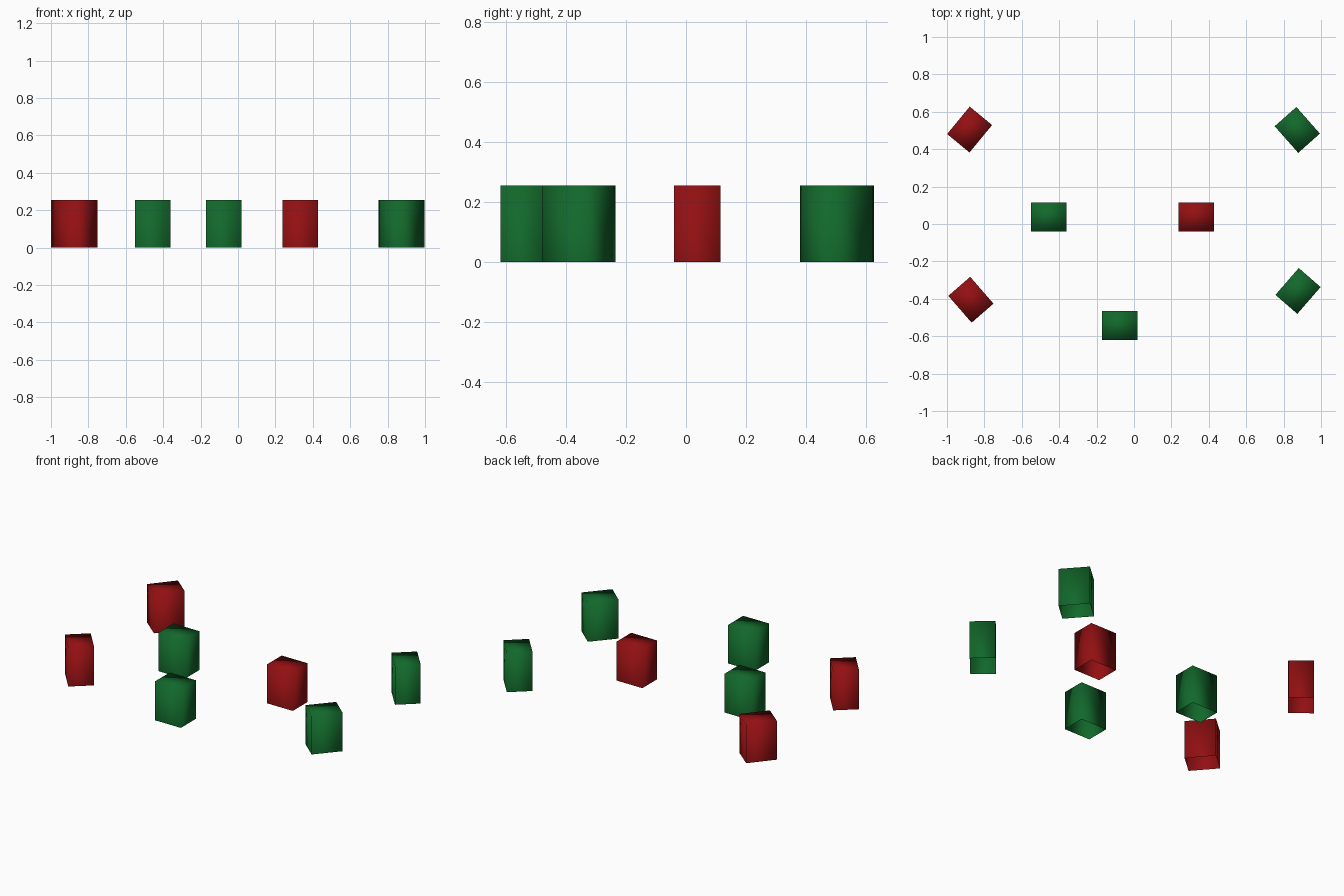
import bpy
import bmesh
from math import radians
from mathutils import Matrix

if "Cube" in bpy.data.objects:
    bpy.data.objects.remove(bpy.data.objects["Cube"])

LENGTH, DEPTH, HEIGHT = 0.19, 0.155, 0.255


def make_material(name, rgb):
    mat = bpy.data.materials.new(name)
    mat.diffuse_color = (*rgb, 1.0)
    mat.use_nodes = True
    mat.node_tree.nodes["Principled BSDF"].inputs["Base Color"].default_value = mat.diffuse_color
    return mat


red = make_material("dark_red", (0.29, 0.005, 0.006))
green = make_material("dark_green", (0.006, 0.138, 0.024))


def make_block(name, x, y, angle, mat):
    """Upright block standing on the ground, soft shaded, open underneath."""
    bm = bmesh.new()
    bmesh.ops.create_cube(bm, size=1.0)
    bm.transform(Matrix.Translation((0, 0, HEIGHT / 2))
                 @ Matrix.Diagonal((LENGTH, DEPTH, HEIGHT, 1)))
    bm.normal_update()
    # The underside is open
    bottom = [f for f in bm.faces if f.normal.z < -0.9]
    bmesh.ops.delete(bm, geom=bottom, context='FACES_ONLY')
    for f in bm.faces:
        f.smooth = True
    mesh = bpy.data.meshes.new(name)
    bm.to_mesh(mesh)
    bm.free()
    mesh.materials.append(mat)
    obj = bpy.data.objects.new(name, mesh)
    obj.location = (x, y, 0)
    obj.rotation_euler.z = radians(angle)
    bpy.context.collection.objects.link(obj)


# Corner blocks are turned, the inner ones are straight
blocks = [
    ("back_left_block", -0.879, 0.505, 50.5, red),
    ("front_left_block", -0.872, -0.405, -49, red),
    ("back_right_block", 0.873, 0.503, -48.5, green),
    ("front_right_block", 0.877, -0.358, 49, green),
    ("middle_left_block", -0.456, 0.037, 0, green),
    ("middle_right_block", 0.333, 0.037, 0, red),
    ("front_block", -0.077, -0.543, 0, green),
]
for block in blocks:
    make_block(*block)
